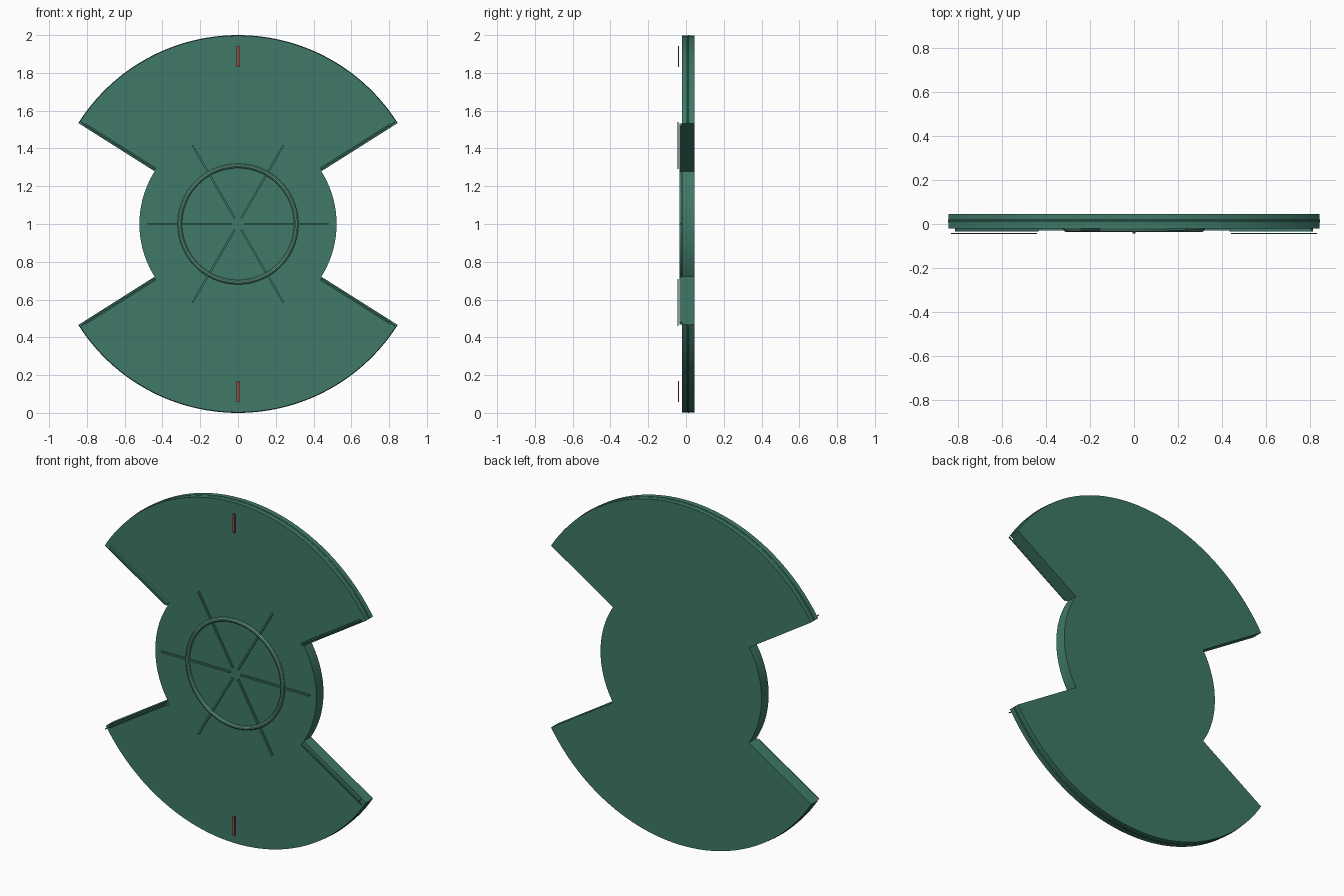
import bpy, bmesh, math
from mathutils import Matrix, Vector

if "Cube" in bpy.data.objects:
    bpy.data.objects.remove(bpy.data.objects["Cube"])

CZ = 1.0                      # height of the hub centre
FRONT, BACK = -0.02, 0.046    # plate faces
EDGE = math.radians(32.3)     # half angle of the side notches


def material(name, rgb):
    m = bpy.data.materials.new(name)
    m.diffuse_color = (*rgb, 1)
    m.use_nodes = True
    m.node_tree.nodes["Principled BSDF"].inputs["Base Color"].default_value = m.diffuse_color
    return m


GREEN = material("green", (0.05, 0.19, 0.14))
PALE = material("pale_green", (0.12, 0.33, 0.24))
RED = material("red", (0.36, 0.06, 0.04))


def finish(bm, name, mat):
    bmesh.ops.recalc_face_normals(bm, faces=bm.faces)
    me = bpy.data.meshes.new(name)
    bm.to_mesh(me)
    bm.free()
    ob = bpy.data.objects.new(name, me)
    bpy.context.collection.objects.link(ob)
    me.materials.append(mat)
    bpy.context.view_layer.objects.active = ob
    ob.select_set(True)
    bpy.ops.object.shade_smooth_by_angle(angle=math.radians(30))
    ob.select_set(False)
    return ob


def polar(r, a, y):
    return Vector((r * math.cos(a), y, CZ + r * math.sin(a)))


def plate(name, outline, mat):
    # extrude a 2D outline of (radius, angle) from front to back
    bm = bmesh.new()
    face = bm.faces.new([bm.verts.new(polar(r, a, FRONT)) for r, a in outline])
    ext = bmesh.ops.extrude_face_region(bm, geom=[face])
    bmesh.ops.translate(bm, vec=(0, BACK - FRONT, 0),
                        verts=[v for v in ext["geom"] if isinstance(v, bmesh.types.BMVert)])
    return finish(bm, name, mat)


def bar(name, r0, r1, ang, side, y0, y1, width, mat):
    # box lying along a radius, shifted sideways by side
    bm = bmesh.new()
    bmesh.ops.create_cube(bm, size=1)
    m = (Matrix.Translation((0, 0, CZ)) @ Matrix.Rotation(-ang, 4, 'Y')
         @ Matrix.Translation(((r0 + r1) / 2, (y0 + y1) / 2, side))
         @ Matrix.Diagonal((r1 - r0, y1 - y0, width, 1)))
    bmesh.ops.transform(bm, matrix=m, verts=bm.verts)
    return finish(bm, name, mat)


def tube(name, radius, a0, a1, y, thick, n, mat, sides=10):
    # round tube swept along an arc; a full turn closes on itself
    closed = a1 - a0 > 6.28
    bm = bmesh.new()
    rings = []
    for i in range(n if closed else n + 1):
        a = a0 + (a1 - a0) * i / n
        rings.append([bm.verts.new(polar(radius + thick * math.cos(t), a, y + thick * math.sin(t)))
                      for t in (2 * math.pi * k / sides for k in range(sides))])
    for i in range(n):
        p, q = rings[i], rings[(i + 1) % len(rings)]
        for k in range(sides):
            bm.faces.new((p[k], p[(k + 1) % sides], q[(k + 1) % sides], q[k]))
    if not closed:
        bm.faces.new(rings[0])
        bm.faces.new(rings[-1])
    return finish(bm, name, mat)


# central hub disc
plate("hub", [(0.522, 2 * math.pi * i / 96) for i in range(96)], GREEN)

# upper and lower fan blades with rounded rim bead
N = 64
for label, base in (("upper", 0), ("lower", math.pi)):
    arc = [base + EDGE + (math.pi - 2 * EDGE) * i / N for i in range(N + 1)]
    plate(label + "_blade", [(0.997, a) for a in arc] + [(0.45, a) for a in reversed(arc)], GREEN)
    tube(label + "_rim_bead", 0.99, arc[0], arc[-1], 0.013, 0.01, N, GREEN)
    # raised double strips along both straight edges
    for end, a, s in (("a", arc[0], 1), ("b", arc[-1], -1)):
        bar(f"{label}_edge_strip_{end}", 0.525, 0.965, a, s * 0.012, -0.034, FRONT, 0.016, GREEN)
        bar(f"{label}_edge_line_{end}", 0.53, 0.99, a, s * 0.012, -0.046, -0.040, 0.005, GREEN)
    # red marker
    bar(label + "_marker", 0.83, 0.942, base + math.pi / 2, 0, -0.042, -0.036, 0.015, RED)

# raised ring on the hub
tube("hub_ring", 0.308, 0, 2 * math.pi, -0.024, 0.012, 96, PALE)

# six thin spokes
for i in range(6):
    bar(f"spoke_{i + 1}", 0.035, 0.48, i * math.pi / 3, 0, -0.029, FRONT + 0.002, 0.01, GREEN)
